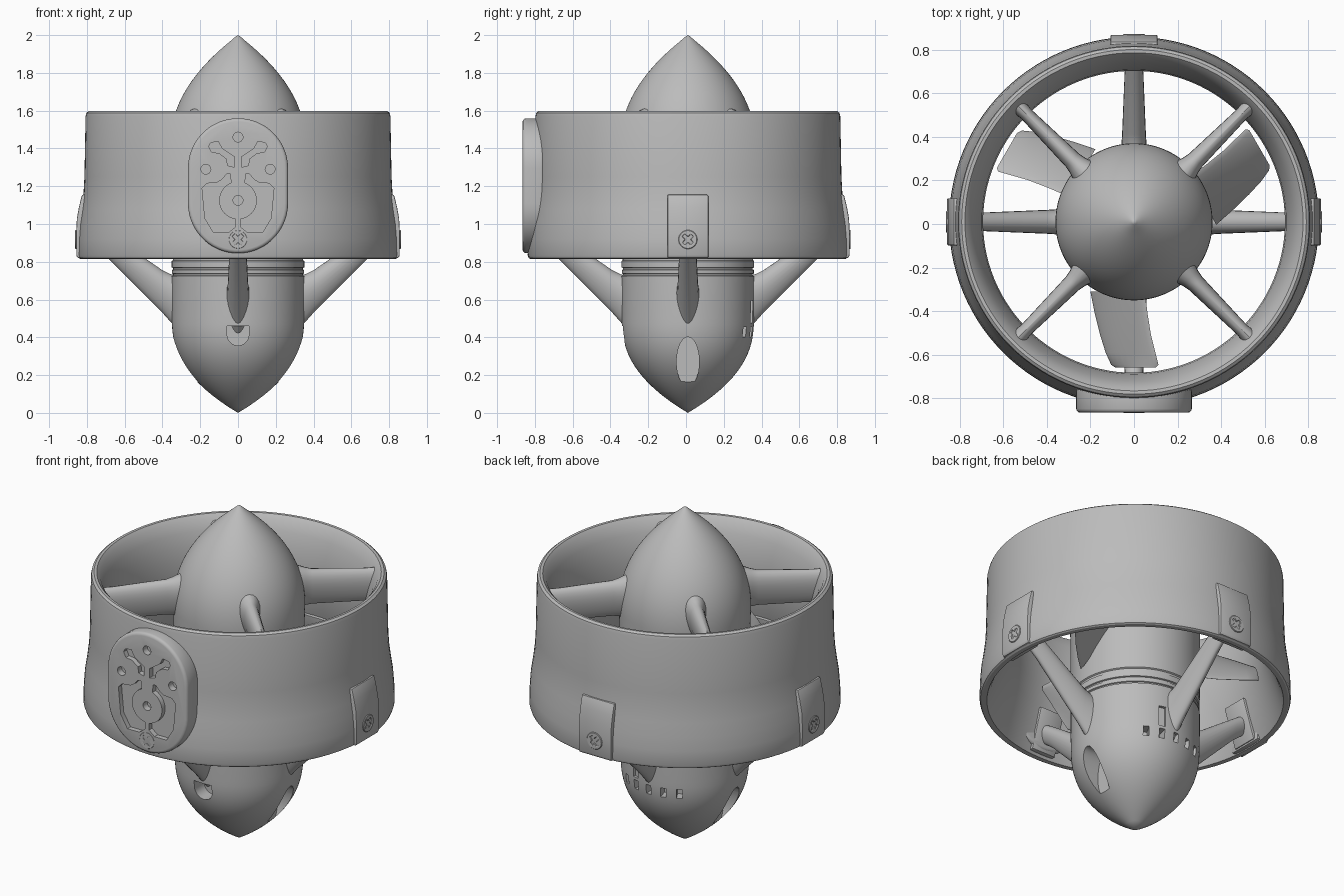
import bpy, bmesh
from math import sin, cos, pi, radians
from mathutils import Matrix, Vector

if "Cube" in bpy.data.objects:
    bpy.data.objects.remove(bpy.data.objects["Cube"])

grey = bpy.data.materials.new("plain_grey")
grey.use_nodes = True
colour = (0.5, 0.5, 0.5, 1)
grey.diffuse_color = colour
grey.node_tree.nodes["Principled BSDF"].inputs["Base Color"].default_value = colour

SHIFT_Y = 0.01
parts = []


def make(name, bm, angle=0):
    bmesh.ops.recalc_face_normals(bm, faces=bm.faces)
    mesh = bpy.data.meshes.new(name)
    bm.to_mesh(mesh)
    bm.free()
    mesh.materials.append(grey)
    obj = bpy.data.objects.new(name, mesh)
    bpy.context.collection.objects.link(obj)
    obj.rotation_euler.z = radians(angle)
    parts.append(obj)
    return obj


def copy(obj, name, angle):
    dup = obj.copy()
    dup.name = name
    dup.rotation_euler.z = radians(angle)
    bpy.context.collection.objects.link(dup)
    parts.append(dup)


def lathe(name, profile, closed=False):
    bm = bmesh.new()
    vs = [bm.verts.new((r, 0, z)) for r, z in profile]
    pairs = list(zip(vs, vs[1:])) + ([(vs[-1], vs[0])] if closed else [])
    edges = [bm.edges.new(p) for p in pairs]
    bmesh.ops.spin(bm, geom=vs + edges, cent=(0, 0, 0), axis=(0, 0, 1), angle=2 * pi, steps=112)
    bmesh.ops.remove_doubles(bm, verts=bm.verts, dist=0.0004)
    return make(name, bm)


def loft(name, rings, angle=0):
    bm = bmesh.new()
    rows = [[bm.verts.new(p) for p in ring] for ring in rings]
    n = len(rows[0])
    for a, b in zip(rows, rows[1:]):
        for i in range(n):
            bm.faces.new((a[i], a[(i + 1) % n], b[(i + 1) % n], b[i]))
    bm.faces.new(rows[0])
    bm.faces.new(rows[-1])
    return make(name, bm, angle)


def prism(bm, outline, v0, v1, angle=0):
    """Extrude an upright (x, z) outline along y, then turn it about z."""
    turn = Matrix.Rotation(radians(angle), 3, 'Z')
    a, b = [[bm.verts.new(turn @ Vector((u, v, z))) for u, z in outline] for v in (v0, v1)]
    n = len(a)
    faces = [bm.faces.new(a), bm.faces.new(b)]
    faces += [bm.faces.new((a[i], a[(i + 1) % n], b[(i + 1) % n], b[i])) for i in range(n)]
    bmesh.ops.recalc_face_normals(bm, faces=faces)


def modify(obj, kind, **settings):
    mod = obj.modifiers.new(kind.lower(), kind)
    for key, value in settings.items():
        setattr(mod, key, value)
    bpy.context.view_layer.objects.active = obj
    bpy.ops.object.modifier_apply(modifier=mod.name)


def cut(obj, bm):
    cutter = make("cutter", bm)
    parts.remove(cutter)
    cutter.hide_render = True
    modify(obj, 'BOOLEAN', operation='DIFFERENCE', solver='EXACT', object=cutter)
    bpy.data.objects.remove(cutter)


def arc(x, z, r, start=0, end=360, n=24, stretch=1):
    full = abs(end - start) == 360
    steps = n if full else n - 1
    angles = [radians(start + (end - start) * i / steps) for i in range(n)]
    return [(x + r * cos(t), z + stretch * r * sin(t)) for t in angles]


def box(x, z, w, h):
    return [(x - w, z - h), (x + w, z - h), (x + w, z + h), (x - w, z + h)]


# Duct ring with bell-mouth inlet and flared outlet
lathe("duct_ring", [
    (0.835, 0.815), (0.843, 0.82), (0.848, 0.835), (0.846, 0.92), (0.84, 1.0), (0.828, 1.08),
    (0.818, 1.16), (0.813, 1.25), (0.807, 1.57), (0.803, 1.588), (0.79, 1.598), (0.775, 1.597),
    (0.755, 1.575), (0.73, 1.52), (0.71, 1.45), (0.698, 1.38), (0.692, 1.3), (0.695, 1.2),
    (0.715, 1.08), (0.75, 0.96), (0.79, 0.85), (0.808, 0.815)], closed=True)

# Centre body: tail cone, seam grooves, rotor drum and nose cone
tail = [(0.35 * (1 - (1 - i / 16) ** 2.4), 0.5 * i / 16) for i in range(17)]
nose = [(0.36 * (1 - (i / 20) ** 2.2), 1.4 + 0.6 * i / 20) for i in range(20)]
body = lathe("centre_body", tail + [
    (0.352, 0.6), (0.352, 0.725), (0.343, 0.728), (0.343, 0.735), (0.349, 0.738), (0.349, 0.757),
    (0.343, 0.76), (0.343, 0.767), (0.351, 0.77), (0.351, 0.805), (0.345, 0.808), (0.345, 0.82),
    (0.352, 0.825), (0.354, 1.24), (0.347, 1.243), (0.347, 1.255), (0.356, 1.258)]
    + nose + [(0.012, 1.993), (0, 2.0)])

# Tail openings: side scoops, front port and rear vents
bm = bmesh.new()
scoop = arc(0, 0.27, 0.06, n=28, stretch=2.2)
for side in (90, -90):
    prism(bm, scoop, -0.215, -0.5, side)
prism(bm, [(0.058, 0.46)] + [(-0.058, 0.46)] + arc(0, 0.415, 0.058, 180, 360, 14), -0.25, -0.5)
for turn in (-30, -15, 0, 15, 30):
    prism(bm, box(0, 0.43, 0.016, 0.028), -0.28, -0.5, 180 + turn)
prism(bm, box(0, 0.535, 0.02, 0.06), -0.335, -0.5, 165)
cut(body, bm)


# Struts and stator vanes share one streamlined section
def vane(name, stations, angle):
    rings = []
    for r, low, high, width in stations:
        ring = []
        for i in range(24):
            t = 2 * pi * i / 24
            y = width / 2 * sin(t) * (1 + 0.3 * cos(t))
            ring.append((r, y, (low + high) / 2 + (high - low) / 2 * cos(t)))
        rings.append(ring)
    return loft(name, rings, angle)


stator = vane("stator_vane_1", [(0.30, 1.35, 1.62, 0.14), (0.365, 1.37, 1.595, 0.095),
                                (0.40, 1.375, 1.585, 0.082), (0.70, 1.37, 1.565, 0.06),
                                (0.76, 1.365, 1.565, 0.075)], 45)
strut = vane("support_strut_1", [(0.30, 0.42, 0.72, 0.13), (0.36, 0.485, 0.735, 0.11),
                                 (0.40, 0.53, 0.755, 0.105), (0.69, 0.82, 0.955, 0.082),
                                 (0.79, 0.90, 1.02, 0.075)], 0)
for i in range(1, 4):
    copy(stator, f"stator_vane_{i + 1}", 45 + 90 * i)
    copy(strut, f"support_strut_{i + 1}", 90 * i)

# Three pitched rotor blades
rings = []
for r, left, right, low, high in [(0.32, -0.20, 0.05, 0.88, 1.2), (0.42, -0.18, 0.062, 0.89, 1.19),
                                  (0.52, -0.155, 0.078, 0.91, 1.175), (0.60, -0.13, 0.098, 0.93, 1.165),
                                  (0.655, -0.105, 0.112, 0.95, 1.155), (0.668, -0.085, 0.1, 0.96, 1.145)]:
    mid = Vector(((left + right) / 2, -r, (low + high) / 2))
    half = Vector(((right - left) / 2, 0, (high - low) / 2))
    thick = Vector((-half.z, 0, half.x)).normalized() * 0.016
    rings.append([mid + half * cos(t) + thick * (sin(t) + 0.8 * sin(t / 2) ** 0 * (1 - cos(t) ** 2))
                  for t in [2 * pi * i / 24 for i in range(24)]])
blade = loft("rotor_blade_1", rings)
for i in (1, 2):
    copy(blade, f"rotor_blade_{i + 1}", 120 * i)

# Clips outside the ring and brackets inside it, at each strut
bm = bmesh.new()
prism(bm, [(0.78, 0.82), (0.85, 0.82), (0.856, 0.835), (0.857, 0.95), (0.853, 1.03),
           (0.842, 1.09), (0.826, 1.155), (0.78, 1.155)], -0.108, 0.108)
clip = make("ring_clip_1", bm)
modify(clip, 'BEVEL', width=0.006, segments=2, limit_method='ANGLE', angle_limit=radians(40))
bm = bmesh.new()
prism(bm, [(0.81, 0.83), (0.775, 0.83), (0.70, 1.06), (0.74, 1.06)], -0.08, 0.08)
bracket = make("inner_bracket_1", bm)
modify(bracket, 'BEVEL', width=0.006, segments=2)
for i in range(1, 4):
    if i < 3:
        copy(clip, f"ring_clip_{i + 1}", 90 * i)
    copy(bracket, f"inner_bracket_{i + 1}", 90 * i)


# Cross-head screws
def screw(name, depth):
    bm = bmesh.new()
    prism(bm, arc(0, 0.918, 0.05, n=32), -depth, -depth + 0.04)
    obj = make(name, bm)
    bm = bmesh.new()
    plus = []
    for k in range(4):
        for dx, dz in ((0.032, -0.008), (0.032, 0.008), (0.009, 0.009)):
            c, s = cos(k * pi / 2 + pi / 4), sin(k * pi / 2 + pi / 4)
            plus.append((dx * c - dz * s, 0.918 + dx * s + dz * c))
    prism(bm, plus, -depth - 0.02, -depth + 0.015)
    rim = arc(0, 0.918, 0.043, n=32)
    cut(obj, bm)
    modify(obj, 'BEVEL', width=0.003, segments=1, limit_method='ANGLE', angle_limit=radians(60))
    return obj


clip_screw = screw("clip_screw_1", 0.862)
clip_screw.rotation_euler.z = radians(90)
copy(clip_screw, "clip_screw_2", 180)
copy(clip_screw, "clip_screw_3", 270)
screw("plate_screw", 0.876)

# Front mounting plate with rounded ends and recessed pattern
bm = bmesh.new()
prism(bm, arc(0, 1.11, 0.265, 180, 360, 28) + arc(0, 1.295, 0.265, 0, 180, 28), -0.76, -0.875)
plate = make("mounting_plate", bm)
modify(plate, 'BEVEL', width=0.018, segments=3, limit_method='ANGLE', angle_limit=radians(50))
bm = bmesh.new()
pocket = ([(-0.19, 1.19), (-0.165, 1.215), (-0.11, 1.22), (-0.085, 1.235), (-0.06, 1.265), (-0.04, 1.265)]
          + arc(0, 1.125, 0.1, 112, 262, 16) + [(-0.014, 0.985), (-0.05, 0.955), (-0.13, 0.955), (-0.175, 1.03)])
channel = [(-0.155, 1.41), (-0.145, 1.43), (-0.105, 1.438), (-0.085, 1.4), (-0.018, 1.355),
           (-0.018, 1.3), (-0.055, 1.31), (-0.06, 1.345), (-0.1, 1.375), (-0.14, 1.38)]
for side in (1, -1):
    for outline in (pocket, channel):
        prism(bm, [(side * x, z) for x, z in outline], -0.845, -0.95)
for x, z in ((0, 1.46), (-0.17, 1.29), (0.17, 1.29), (0, 1.125)):
    prism(bm, arc(x, z, 0.026), -0.835, -0.95)
cut(plate, bm)

# Finish: smooth shading with crisp edges, and common centring
bpy.ops.object.select_all(action='DESELECT')
for obj in parts:
    obj.location.y = SHIFT_Y
    obj.select_set(True)
bpy.context.view_layer.objects.active = body
bpy.ops.object.shade_smooth_by_angle(angle=radians(32))
